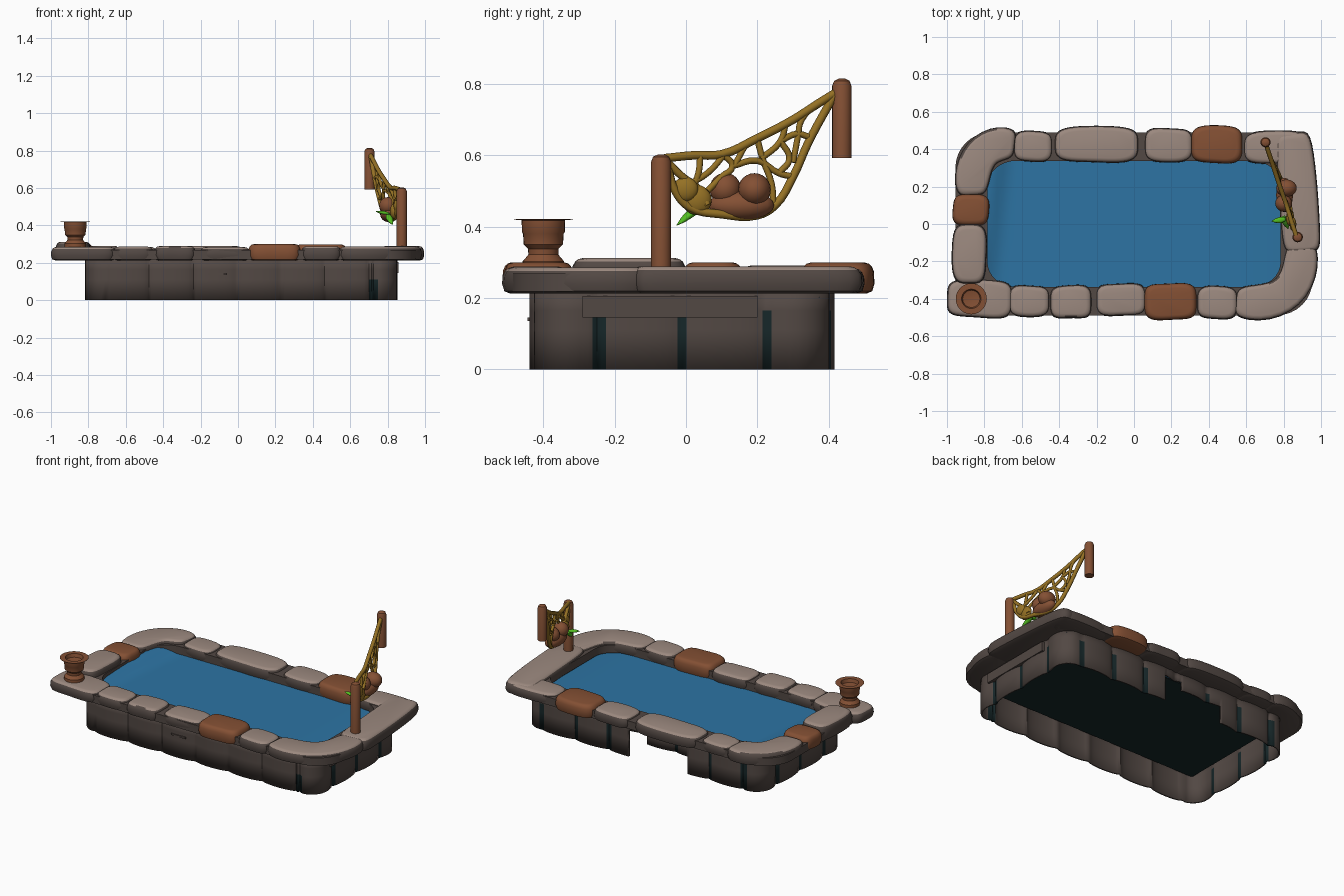
import bpy, bmesh, math, random
from mathutils import Vector

if "Cube" in bpy.data.objects:
    bpy.data.objects.remove(bpy.data.objects["Cube"])
random.seed(4)

def mat(name, c):
    m = bpy.data.materials.new(name)
    m.diffuse_color = (*c, 1)
    m.use_nodes = True
    m.node_tree.nodes["Principled BSDF"].inputs["Base Color"].default_value = m.diffuse_color
    return m

LIGHT = mat("pale stone", (.33, .25, .212))
DARK = mat("dark stone", (.085, .065, .057))
CLAY = mat("terracotta", (.23, .08, .034))
BLUE = mat("water blue", (.026, .175, .37))
GOLD = mat("golden rope", (.30, .165, .018))
GREEN = mat("leaf green", (.09, .52, .015))
TEAL = mat("dark teal", (.008, .02, .022))

def finish(bm, name, *mats, angle=40):
    bmesh.ops.recalc_face_normals(bm, faces=bm.faces[:])
    me = bpy.data.meshes.new(name)
    bm.to_mesh(me)
    bm.free()
    ob = bpy.data.objects.new(name, me)
    bpy.context.collection.objects.link(ob)
    for m in mats:
        me.materials.append(m)
    bpy.ops.object.select_all(action='DESELECT')
    ob.select_set(True)
    bpy.context.view_layer.objects.active = ob
    bpy.ops.object.shade_smooth_by_angle(angle=math.radians(angle))
    return ob

def loft(bm, rings, cap=True):
    vs = [[bm.verts.new(p) for p in r] for r in rings]
    n = len(vs[0])
    for a, b in zip(vs, vs[1:]):
        for i in range(n):
            bm.faces.new((a[i], a[(i+1) % n], b[(i+1) % n], b[i]))
    if cap:
        bm.faces.new(vs[0])
        bm.faces.new(vs[-1])

def stone(name, p0, p1, hw, top=.287, mid=None, clay=False, n=4):
    """Rounded paving stone whose footprint follows a short, possibly bent, path."""
    p0, p1 = Vector(p0), Vector(p1)
    pm = Vector(mid) if mid else (p0 + p1) / 2
    hl = ((pm - p0).length + (p1 - pm).length) / 2
    k, foot = 12, []
    for side in range(4):
        for i in range(k):
            u = -1 + 2 * i / k
            x, y = ((u, -1), (1, u), (-u, 1), (-1, -u))[side]
            d = (abs(x)**n + abs(y)**n) ** (1 / n)
            foot.append((x / d, y / d))
    ph = random.uniform(0, 6)
    rings = []
    for d, z in ((.03, .212), (.008, .219), (0, .24), (.002, top - .024), (.01, top - .01), (.02, top - .003), (.034, top)):
        r = []
        for x, y in foot:
            t = (x * (1 - d * .9 / hl) + 1) / 2
            c = p0 * (1-t)**2 + pm * 2*t*(1-t) + p1 * t*t
            g = ((pm - p0) * (1-t) + (p1 - pm) * t).normalized()
            v = y * (hw - d * .75) * (1 + .035 * math.sin(2.5 * x + ph + y))
            r.append((c.x - g.y * v, c.y + g.x * v, z))
        rings.append(r)
    bm = bmesh.new()
    loft(bm, rings)
    bmesh.ops.recalc_face_normals(bm, faces=bm.faces[:])
    for f in bm.faces:
        f.material_index = 0 if clay or (f.normal.z > .72) else 1
    return finish(bm, name, CLAY if clay else LIGHT, DARK, angle=50)

# Rim stones: back, front, left, right
for i, (a, b, y, hw, top, clay) in enumerate((
        (-.645, -.435, .415, .082, .285, 0), (-.425, .025, .425, .097, .289, 0), (.055, .315, .422, .091, .286, 0),
        (.305, .58, .425, .1, .299, 1), (.585, .94, .408, .09, .283, 0),
        (-.67, -.45, -.412, .084, .286, 0), (-.45, -.225, -.417, .09, .289, 0), (-.205, .065, -.405, .088, .284, 0),
        (.055, .335, -.415, .099, .3, 1), (.335, .555, -.42, .088, .288, 0))):
    stone(f"rim_stone_{i}", (a, y), (b, y), hw, top, clay=clay)
stone("corner_stone_back_left", (-.865, .15), (-.635, .425), .095, .291, mid=(-.885, .46), n=5)
stone("left_stone_clay", (-.872, -.01), (-.872, .16), .096, .3, clay=True)
stone("left_stone_pale", (-.88, -.32), (-.88, 0), .092, .312)
stone("corner_stone_front_left", (-1, -.395), (-.65, -.405), .102, .285, n=4.5)
stone("right_stone", (.845, .49), (.903, -.15), .103, .289, mid=(.885, .1), n=7)
stone("corner_stone_front_right", (.895, -.1), (.54, -.415), .097, .286, mid=(.92, -.46), n=5)

def rrect(x0, x1, y0, y1, r, step=.02):
    """Evenly sampled rounded rectangle: (point, outward normal, arc length)."""
    out, s = [], 0
    cs = [(x1-r, y0+r, -90), (x1-r, y1-r, 0), (x0+r, y1-r, 90), (x0+r, y0+r, 180)]
    for j, (cx, cy, a0) in enumerate(cs):
        m = 8
        for i in range(m):
            a = math.radians(a0 + 90 * i / m)
            n = Vector((math.cos(a), math.sin(a)))
            out.append((Vector((cx, cy)) + n * r, n, s))
            s += r * math.pi / 2 / m
        nx = cs[(j+1) % 4]
        a = math.radians(a0 + 90)
        n = Vector((round(math.cos(a)), round(math.sin(a))))
        p, q = Vector((cx, cy)) + n * r, Vector(nx[:2]) + n * r
        c = int((q - p).length / step)
        for i in range(c):
            out.append((p.lerp(q, i / c), n, s))
            s += (q - p).length / c
    return out

# Dark mortar ring between the stones
bm = bmesh.new()
o = rrect(-.955, .955, -.488, .49, .19)
rings = []
for k, z in ((0, .218), (0, .268), (1, .268), (1, .218), (0, .218)):
    rings.append([(p.x * (.82 if k else 1), p.y * (.69 if k else 1), z) for p, n, s in o])
loft(bm, rings, cap=False)
bmesh.ops.remove_doubles(bm, verts=bm.verts, dist=1e-5)
finish(bm, "rim_mortar", DARK)

# Scalloped pool wall, open below, with a broken patch at the back
bm = bmesh.new()
o = rrect(-.80, .835, -.422, .40, .11, .0125)
P = .235
pts = [p + n * (.024 * abs(math.sin(math.pi * s / P)) ** .45 - .007) for p, n, s in o]
zs = (0, .11, .165, .222)
vs = [[bm.verts.new((p.x, p.y, z)) for p in pts] for z in zs]
n = len(pts)
for j in range(3):
    for i in range(n):
        m = (pts[i] + pts[(i+1) % n]) / 2
        if m.y > .3 and ((-.02 < m.x < .11 and j < 2) or (-.3 < m.x <= -.02 and j < 1)):
            continue
        f = bm.faces.new((vs[j][i], vs[j][(i+1) % n], vs[j+1][(i+1) % n], vs[j+1][i]))
        ph = (o[i][2] / P + .06) % 1
        f.material_index = 1 if ph < .12 and j < 2 and (m.y > -.38 or j == 0 and m.x > .7) else 0
wall = finish(bm, "pool_wall", DARK, TEAL)
mod = wall.modifiers.new("thickness", 'SOLIDIFY')
mod.thickness = .012

def box(name, x0, x1, y0, y1, z0, z1, m):
    bm = bmesh.new()
    loft(bm, [[(x0, y0, z), (x1, y0, z), (x1, y1, z), (x0, y1, z)] for z in (z0, z1)])
    return finish(bm, name, m)

box("right_wall_ledge", .8, .857, -.29, .2, .145, .205, DARK)
box("front_wall_chip", -.16, -.06, -.445, -.43, .135, .145, DARK)
box("pool_underside", -.77, .81, -.4, .38, .172, .178, TEAL)

# Water, rising towards the left end
bm = bmesh.new()
nx, ny = 48, 10
grid = []
for i in range(nx + 1):
    row = []
    for j in range(ny + 1):
        x, y = -.80 + 1.62 * i / nx, -.375 + .75 * j / ny
        t = max(0, min(1, (-.69 + .11 * (y + .05) - x) / .1))
        e = max(0, (x - .55) / .25)
        row.append(bm.verts.new((x, y, .216 + .04 * t ** 1.3 - .012 * e * e)))
    grid.append(row)
for i in range(nx):
    for j in range(ny):
        bm.faces.new((grid[i][j], grid[i+1][j], grid[i+1][j+1], grid[i][j+1]))
bmesh.ops.recalc_face_normals(bm, faces=bm.faces[:])
if sum(f.normal.z for f in bm.faces) < 0:
    bmesh.ops.reverse_faces(bm, faces=bm.faces[:])
finish(bm, "water", BLUE)

def lathe(name, x, y, profile, m, seg=28):
    bm = bmesh.new()
    loft(bm, [[(x + r * math.cos(2*math.pi*i/seg), y + r * math.sin(2*math.pi*i/seg), z)
               for i in range(seg)] for r, z in profile])
    return finish(bm, name, m)

# Pot with a thin flat lip
lathe("pot", -.87, -.4, [(.058, .275), (.058, .303), (.05, .312), (.042, .322), (.043, .338), (.055, .35),
      (.057, .38), (.06, .385), (.061, .418), (.083, .42), (.083, .421), (.052, .421), (.046, .4), (.02, .395)], CLAY)

# Net posts
def post(name, x, y, z0, z1, r):
    lathe(name, x, y, [(r, z0), (r, z1 - .02), (r * .8, z1 - .006), (r * .35, z1)], CLAY, 20)
post("front_post", .875, -.07, .28, .602, .028)
post("back_post", .703, .437, .592, .815, .027)

# Rope net: strands given as (y, z) on the slanted plane between the posts
def on_net(y, z):
    sag = max(0, .62 - z) * .1
    return (.868 - .33 * (y + .065) + sag * (1 if y > .03 else 0), y, z)

strands = [
    (.012, [(-.06, .592), (.02, .6), (.1, .603), (.2, .648), (.3, .7), (.37, .745), (.435, .785)]),
    (.012, [(-.05, .56), (-.03, .5), (.01, .455), (.1, .435), (.2, .432), (.25, .46), (.3, .54), (.345, .64), (.425, .785)]),
    (.011, [(-.055, .585), (-.01, .54), (.03, .51), (.06, .46)]),
    (.009, [(.04, .6), (.035, .55), (.02, .51)]),
    (.009, [(.11, .605), (.06, .55), (.0, .515)]),
    (.009, [(.1, .605), (.13, .57), (.1, .54), (.06, .5)]),
    (.009, [(.17, .635), (.135, .57)]),
    (.009, [(.13, .57), (.2, .585), (.26, .55), (.3, .54)]),
    (.009, [(.2, .645), (.215, .59), (.24, .52), (.245, .46)]),
    (.009, [(.28, .69), (.265, .64), (.21, .59)]),
    (.009, [(.265, .64), (.29, .59), (.26, .55)]),
    (.009, [(.265, .64), (.31, .66), (.35, .65)]),
    (.009, [(.345, .73), (.32, .69), (.315, .66), (.3, .58)]),
]
cu = bpy.data.curves.new("rope_curve", 'CURVE')
cu.dimensions = '3D'
cu.bevel_depth = 1
cu.bevel_resolution = 2
cu.resolution_u = 4
cu.use_fill_caps = True
for r, ps in strands:
    sp = cu.splines.new('BEZIER')
    sp.bezier_points.add(len(ps) - 1)
    for b, p in zip(sp.bezier_points, ps):
        b.co = on_net(*p)
        b.radius = r
        b.handle_left_type = b.handle_right_type = 'AUTO'
tmp = bpy.data.objects.new("rope_helper", cu)
bpy.context.collection.objects.link(tmp)
me = bpy.data.meshes.new_from_object(tmp.evaluated_get(bpy.context.evaluated_depsgraph_get()))
bpy.data.objects.remove(tmp)
bm = bmesh.new()
bm.from_mesh(me)
finish(bm, "rope_net", GOLD, angle=60)

def blob(name, c, r, m):
    bm = bmesh.new()
    bmesh.ops.create_uvsphere(bm, u_segments=20, v_segments=12, radius=1)
    for v in bm.verts:
        v.co = Vector([c[i] + v.co[i] * r[i] for i in range(3)])
    return finish(bm, name, m, angle=60)

# Load of fruit lying in the net, and the matted rope beside it
blob("fruit_a", (.80, .11, .506), (.045, .044, .045), CLAY)
blob("fruit_b", (.815, .192, .504), (.055, .046, .046), CLAY)
blob("fruit_base", (.805, .155, .46), (.045, .092, .042), CLAY)
blob("matted_rope_low", (.835, .03, .475), (.022, .042, .042), GOLD)
blob("matted_rope_high", (.85, -.002, .505), (.018, .036, .034), GOLD)

# Leaves
def leaf(name, root, tip, r):
    root, tip = Vector(root), Vector(tip)
    q = (tip - root).to_track_quat('Z', 'Y')
    bm = bmesh.new()
    loft(bm, [[root.lerp(tip, t) + q @ Vector((math.cos(a) * r * k, math.sin(a) * r * k * .6, 0))
               for a in [i * math.pi / 5 for i in range(10)]]
              for t, k in ((0, .5), (.35, 1), (.7, .7), (1, .05))])
    finish(bm, name, GREEN, angle=60)
leaf("leaf_left", (.81, .025, .462), (.735, .015, .475), .017)
leaf("leaf_low", (.80, .04, .46), (.825, -.027, .403), .02)
